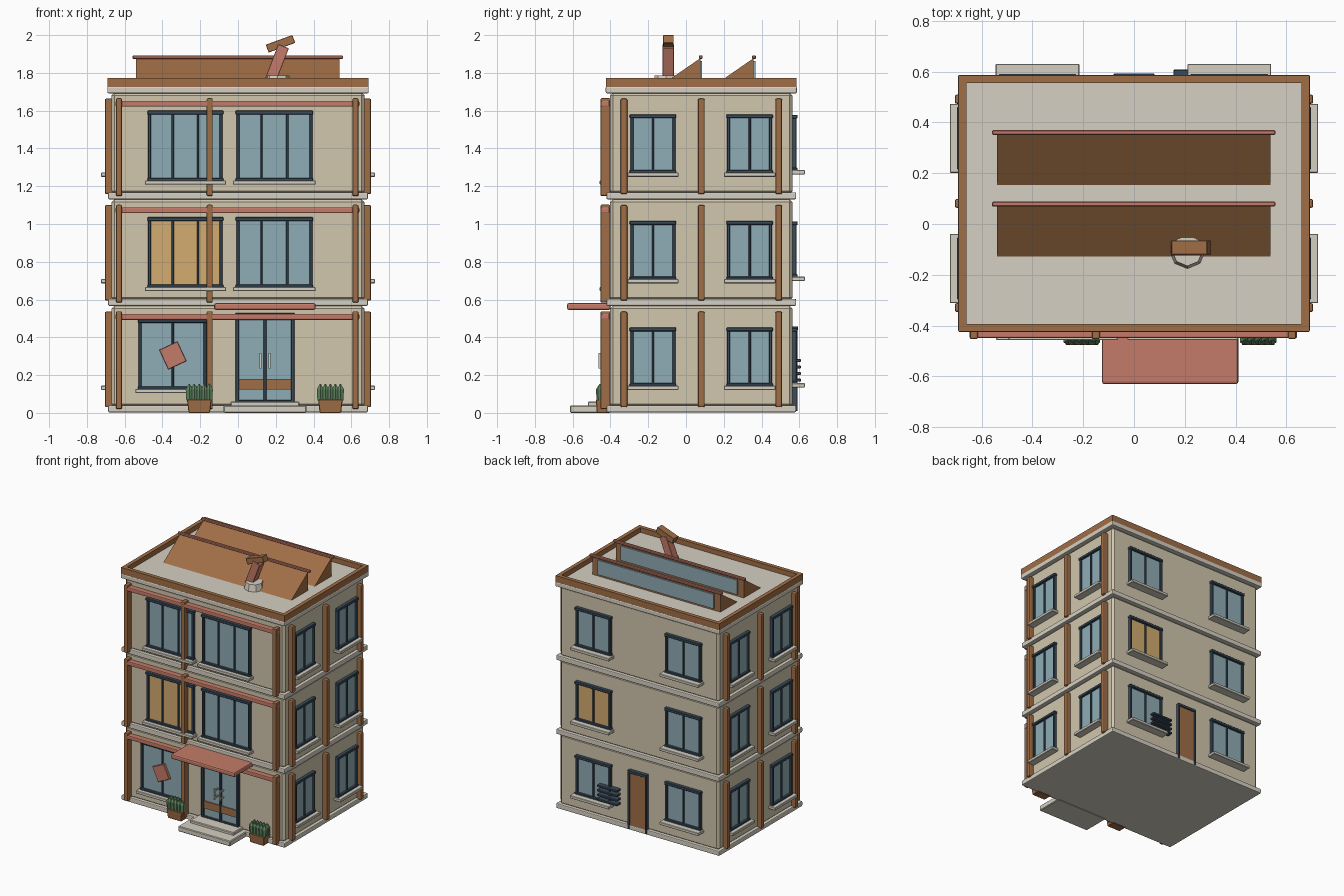
import bpy, bmesh, math
from mathutils import Matrix, Vector

if "Cube" in bpy.data.objects:
    bpy.data.objects.remove(bpy.data.objects["Cube"])


def material(name, hexcode):
    def lin(c):
        return c / 12.92 if c <= 0.04045 else ((c + 0.055) / 1.055) ** 2.4
    m = bpy.data.materials.new(name)
    m.diffuse_color = [lin(int(hexcode[i:i + 2], 16) / 255) for i in (0, 2, 4)] + [1]
    m.use_nodes = True
    m.node_tree.nodes["Principled BSDF"].inputs["Base Color"].default_value = m.diffuse_color
    return m


WALL = material("wall_plaster", "D2C7AE")
STONE = material("pale_stone", "D6D0C2")
WOOD = material("brown_wood", "A06E46")
CLAY = material("salmon_clay", "C47B68")
FRAME = material("dark_frame", "3A4C5B")
GLASS = material("blue_glass", "8FACB5")
LIT = material("lit_glass", "D3AC70")
LEAF = material("green_leaf", "5F8560")

CY = 0.081                    # centre of the building in depth
HX, HY = 0.67, 0.483          # wall half sizes
STORY = 0.564                 # height of a storey


def finish(name, bm, mat, bevel=0, segs=1, mirror=False):
    bmesh.ops.recalc_face_normals(bm, faces=bm.faces)
    me = bpy.data.meshes.new(name)
    bm.to_mesh(me)
    bm.free()
    me.materials.append(mat)
    ob = bpy.data.objects.new(name, me)
    bpy.context.collection.objects.link(ob)
    if bevel:
        b = ob.modifiers.new("bevel", 'BEVEL')
        b.width, b.segments = bevel, segs
    if mirror:
        ob.modifiers.new("mirror", 'MIRROR')
    return ob


def add_box(bm, x, y, z, tilt=0):
    """Box from (min, max) ranges, optionally tilted about the depth axis."""
    c = Vector([(r[0] + r[1]) / 2 for r in (x, y, z)])
    s = [abs(r[1] - r[0]) for r in (x, y, z)]
    m = Matrix.Translation(c) @ Matrix.Rotation(math.radians(tilt), 4, 'Y') @ Matrix.Diagonal((*s, 1))
    bmesh.ops.create_cube(bm, size=1, matrix=m)


def boxes(name, mat, ranges, bevel=0, segs=1, mirror=False):
    bm = bmesh.new()
    for r in ranges:
        add_box(bm, *r)
    return finish(name, bm, mat, bevel, segs, mirror)


def on_wall(side, u, out, z):
    """Turn (along wall, out from wall, height) ranges into x, y, z ranges."""
    if side == "front":
        return (u, (CY - HY - out[0], CY - HY - out[1]), z)
    if side == "back":
        return (u, (CY + HY + out[0], CY + HY + out[1]), z)
    return ((HX + out[0], HX + out[1]), u, z)


def window(name, side, u, z, panes, glass=GLASS, sill_out=0.055):
    mir = side == "side"
    (a, b), (lo, hi), t = u, z, 0.02
    boxes(name + "_glass", glass, [on_wall(side, (a + .01, b - .01), (-.02, .008), (lo + .01, hi - .01))], mirror=mir)
    bars = [on_wall(side, (a + .004, a + t), (-.01, .022), z), on_wall(side, (b - t, b - .004), (-.01, .022), z),
            on_wall(side, (a, b), (-.01, .026), (hi - t, hi)), on_wall(side, (a, b), (-.01, .026), (lo, lo + t))]
    for i in range(1, panes):
        c = a + (b - a) * i / panes
        bars.append(on_wall(side, (c - .006, c + .006), (-.01, .018), z))
    boxes(name + "_frame", FRAME, bars, 0.003, mirror=mir)
    boxes(name + "_sill", STONE, [on_wall(side, (a - .013, b + .013), (-.01, sill_out), (lo - .015, lo + .007))],
          0.003, mirror=mir)


# Storeys: slab, walls, posts, beam and windows
for f in range(3):
    z0, n = f * STORY, f"floor{f + 1}_"
    boxes(n + "slab", STONE, [((-.688, .688), (CY - .502, CY + .502), (z0 + .003, z0 + .04))], 0.006, 2)
    boxes(n + "walls", WALL, [((-HX, HX), (CY - HY, CY + HY), (z0 + .03, z0 + STORY + .004))], 0.016)
    boxes(n + "front_posts", WOOD, [((x - .016, x + .016), (-.453, -.40), (z0 + .02, z0 + .538))
                                    for x in (-.63, -.15, .622)], 0.007, 2)
    boxes(n + "side_posts", WOOD, [((.655, .705), (y - .018, y + .018), (z0 + .03, z0 + .536))
                                   for y in (CY - .41, CY, CY + .41)], 0.008, 2, True)
    boxes(n + "front_beam", CLAY, [((-.648, .642), (-.449, -.405), (z0 + .493, z0 + .524))], 0.006, 2)
    for k, c in enumerate((CY - .256, CY + .256)):
        window(f"{n}side_window{k + 1}", "side", (c - .123, c + .123), (z0 + .137, z0 + .452), 2)
    for k, c in enumerate((-.38, .375)):
        window(f"{n}back_window{k + 1}", "back", (c - .152, c + .152), (z0 + .15, z0 + .45), 2,
               LIT if (f, k) == (1, 1) else GLASS, 0.066)
    if f:
        window(n + "front_window_left", "front", (-.48, -.077), (z0 + .095, z0 + .472), 3, LIT if f == 1 else GLASS)
        window(n + "front_window_right", "front", (-.013, .398), (z0 + .095, z0 + .472), 3)

# Shop window with tilted sign
window("shop_window", "front", (-.53, -.162), (.12, .497), 2)
boxes("tilted_sign", CLAY, [((-.398, -.292), (-.437, -.415), (.247, .361), -25)], 0.002)

# Front entrance
boxes("door_glass", GLASS, [((-.005, .292), (-.412, -.39), (.06, .52))])
boxes("door_frame", FRAME, [((-.013, .006), (-.428, -.39), (.05, .525)), ((.281, .3), (-.428, -.39), (.05, .525)),
                            ((-.013, .3), (-.43, -.39), (.505, .53)), ((-.013, .3), (-.428, -.39), (.05, .068)),
                            ((.134, .152), (-.424, -.39), (.05, .525))], 0.003)
boxes("door_kick_plates", WOOD, [((.006, .134), (-.42, -.40), (.125, .18)), ((.152, .281), (-.42, -.40), (.125, .18))])
boxes("door_handles", STONE, [((x - .005, x + .005), (-.463, -.448), (.235, .318)) for x in (.12, .167)]
      + [((x - .004, x + .004), (-.45, -.41), (z, z + .01)) for x in (.12, .167) for z in (.245, .298)])
boxes("entrance_steps", STONE, [((-.077, .362), (-.613, -.40), (0, .04)), ((-.04, .325), (-.52, -.40), (.035, .06))],
      0.005)
boxes("entrance_canopy", CLAY, [((-.126, .411), (-.63, -.40), (.545, .581))], 0.01, 2)

# Planters with pointed shrubs
for side, px in (("left", -.205), ("right", .489)):
    bm = bmesh.new()
    m = Matrix.Translation((px, -.438, .035)) @ Matrix.Diagonal((1, .6, 1, 1)) @ Matrix.Rotation(math.pi / 4, 4, 'Z')
    bmesh.ops.create_cone(bm, cap_ends=True, segments=4, radius1=.08, radius2=.092, depth=.07, matrix=m)
    finish(side + "_planter", bm, WOOD, 0.003)
    bm = bmesh.new()
    for i in range(5):
        for y in (-.455, -.425):
            x = px - .053 + i * .0265
            for r1, r2, a, b in ((.018, .022, .065, .125), (.022, .003, .125, .153)):
                bmesh.ops.create_cone(bm, cap_ends=True, segments=6, radius1=r1, radius2=r2, depth=b - a,
                                      matrix=Matrix.Translation((x, y, (a + b) / 2)))
    finish(side + "_shrubs", bm, LEAF)

# Back door and louvre vent
boxes("back_door", WOOD, [((-.068, .068), (.55, .582), (.02, .44))])
boxes("back_door_frame", FRAME, [((-.08, -.066), (.55, .59), (.01, .455)), ((.066, .08), (.55, .59), (.01, .455)),
                                 ((-.08, .08), (.55, .592), (.438, .458))], 0.002)
boxes("back_vent_louvres", FRAME, [((.155, .325), (.56, .608), (z, z + .016)) for z in (.165, .2, .235, .27)], 0.003)

# Cornice, roof deck and parapet
boxes("cornice", STONE, [((-.692, .692), (CY - .506, CY + .506), (1.692, 1.727))], 0.006, 2)
boxes("roof_deck", STONE, [((-.67, .67), (CY - .485, CY + .485), (1.715, 1.737))])
X, Y0, Y1, ZP = .69, CY - .504, CY + .504, (1.725, 1.774)
boxes("parapet", WOOD, [((-X, X), (Y0, Y0 + .03), ZP), ((-X, X), (Y1 - .03, Y1), ZP),
                        ((-X, -X + .03), (Y0 + .03, Y1 - .03), ZP), ((X - .03, X), (Y0 + .03, Y1 - .03), ZP)])

# Sawtooth skylights
for k, y in enumerate((.076, .358)):
    bm = bmesh.new()
    tri = [bm.verts.new((-.54, *p)) for p in ((y - .207, 1.735), (y, 1.735), (y, 1.878))]
    ext = bmesh.ops.extrude_face_region(bm, geom=[bm.faces.new(tri)])["geom"]
    bmesh.ops.translate(bm, vec=(1.078, 0, 0), verts=[g for g in ext if isinstance(g, bmesh.types.BMVert)])
    bmesh.ops.holes_fill(bm, edges=bm.edges)
    finish(f"skylight{k + 1}_roof", bm, WOOD)
    boxes(f"skylight{k + 1}_glass", GLASS, [((-.49, .49), (y - .01, y + .01), (1.752, 1.862))])
    boxes(f"skylight{k + 1}_ridge", CLAY, [((-.558, .556), (y - .008, y + .012), (1.874, 1.893))], 0.004)

# Leaning chimney
bm = bmesh.new()
bmesh.ops.create_cone(bm, cap_ends=True, segments=8, radius1=.072, radius2=.06, depth=.056,
                      matrix=Matrix.Translation((.21, -.105, 1.759)))
finish("chimney_base", bm, STONE)
boxes("chimney_stack", CLAY, [((.177, .237), (-.124, -.064), (1.757, 1.947), 21)], 0.002)
boxes("chimney_cap", WOOD, [((.15, .3), (-.121, -.065), (1.932, 1.976), -20)], 0.002)
